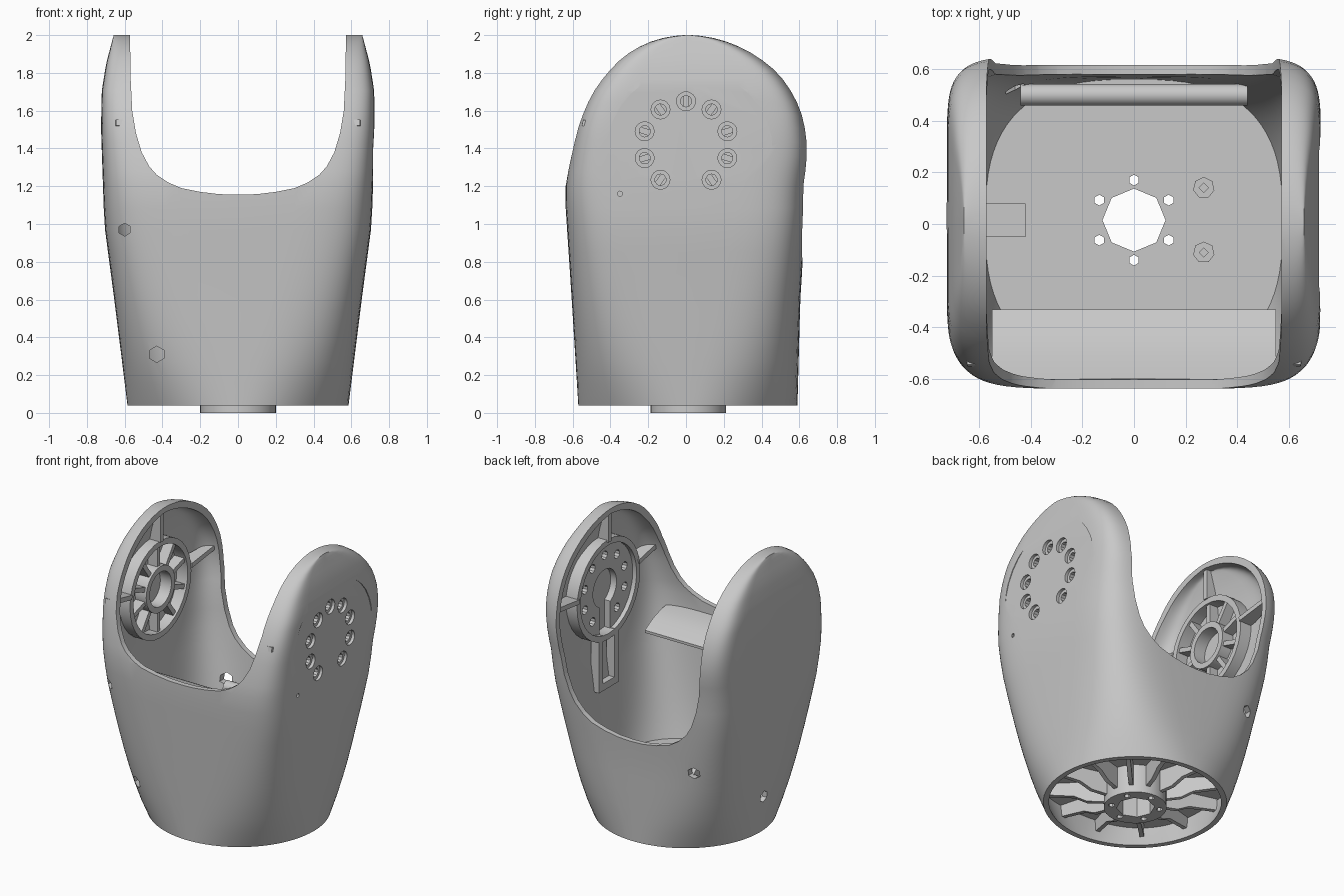
import bpy, bmesh
from math import sin, cos, pi, copysign, radians

if "Cube" in bpy.data.objects:
    bpy.data.objects.remove(bpy.data.objects["Cube"])

grey = bpy.data.materials.new("light_grey")
grey.use_nodes = True
grey.diffuse_color = (0.58, 0.58, 0.58, 1)
grey.node_tree.nodes["Principled BSDF"].inputs["Base Color"].default_value = (0.58, 0.58, 0.58, 1)
parts = []


def loft(name, rings):
    """Closed solid through a stack of matching rings."""
    bm = bmesh.new()
    rows = [[bm.verts.new(p) for p in ring] for ring in rings]
    n = len(rows[0])
    for low, high in zip(rows, rows[1:]):
        for i in range(n):
            j = (i + 1) % n
            bm.faces.new((low[i], low[j], high[j], high[i]))
    bm.faces.new(rows[0][::-1])
    bm.faces.new(rows[-1])
    bmesh.ops.recalc_face_normals(bm, faces=bm.faces)
    mesh = bpy.data.meshes.new(name)
    bm.to_mesh(mesh)
    bm.free()
    mesh.materials.append(grey)
    obj = bpy.data.objects.new(name, mesh)
    bpy.context.scene.collection.objects.link(obj)
    parts.append(obj)
    return obj


def prism(name, pts, axis, lo, hi):
    """Extrude a 2D outline along an axis."""
    place = {"x": lambda u, v, d: (d, u, v),
             "y": lambda u, v, d: (u, d, v),
             "z": lambda u, v, d: (u, v, d)}[axis]
    return loft(name, [[place(u, v, d) for u, v in pts] for d in (lo, hi)])


def circle(u, v, r, n=32):
    return [(u + r * sin(2 * pi * i / n), v + r * cos(2 * pi * i / n)) for i in range(n)]


def rect(u0, u1, v0, v1):
    return [(u0, v0), (u1, v0), (u1, v1), (u0, v1)]


def cut(targets, cutter):
    """Subtract the cutter from each target, then discard it."""
    for obj in targets:
        mod = obj.modifiers.new("cut", "BOOLEAN")
        mod.operation = "DIFFERENCE"
        mod.solver = "EXACT"
        mod.object = cutter
        graph = bpy.context.evaluated_depsgraph_get()
        mesh = bpy.data.meshes.new_from_object(obj.evaluated_get(graph))
        obj.modifiers.clear()
        obj.data = mesh
    parts.remove(cutter)
    bpy.data.objects.remove(cutter)


def tube(name, u, v, r_out, r_in, axis, lo, hi):
    obj = prism(name, circle(u, v, r_out), axis, lo, hi)
    cut([obj], prism("cutter", circle(u, v, r_in), axis, lo - 0.1, hi + 0.1))


def lerp(keys, z):
    for (z0, a), (z1, b) in zip(keys, keys[1:]):
        if z <= z1:
            return a + (b - a) * (z - z0) / (z1 - z0)
    return keys[-1][1]


# Body sections: round at the base, squarer above, domed in the side view
HALF_X = [(0.04, .585), (.6, .655), (1, .708), (1.5, .725), (1.7, .722), (1.85, .698), (2, .658)]
HALF_Y = [(0.04, .58), (.6, .605), (1.1, .638), (2, .638)]
MID_Y = [(0.04, .01), (.6, 0), (1.2, 0), (1.4, .025), (1.6, .035), (1.8, .035), (2, .01)]
SQUARE = [(0.04, 2), (1.14, 6), (1.6, 9), (2, 9)]


def section(z, off=0.0, z_out=None):
    a = lerp(HALF_X, z) - off
    t = max(0, (z - 1.2) / 0.8)
    b = max(lerp(HALF_Y, z) * (1 - t ** 2.5) ** 0.5 - off, 0.012)
    n = lerp(SQUARE, z)
    ring = []
    for i in range(80):
        c, s = cos(2 * pi * i / 80), sin(2 * pi * i / 80)
        ring.append((a * copysign(abs(c) ** (2 / n), c),
                     lerp(MID_Y, z) + b * copysign(abs(s) ** (2 / n), s),
                     z if z_out is None else z_out))
    return ring


levels = [0.04 + 1.16 * i / 10 for i in range(10)]
levels += [1.2 + 0.8 * sin(pi / 2 * i / 16) for i in range(16)] + [1.9995]
shell = loft("fork_shell", [section(z) for z in levels])
WALL = 0.036
inner = [section(0.04, WALL, -0.1)]
inner += [section(z, WALL, z - WALL * max(0, (z - 1.2) / 0.8)) for z in levels]
cut([shell], loft("cutter", inner))

# U-shaped openings, the back one deeper
u_side = [(.1, 1.158), (.2, 1.17), (.3, 1.19), (.37, 1.22), (.43, 1.26), (.47, 1.305),
          (.51, 1.38), (.54, 1.48), (.56, 1.6), (.57, 1.8), (.572, 2.3)]
front_u = [(-x, z) for x, z in u_side[::-1]] + [(0, 1.155)] + u_side
back_u = [(x, 2 - (2 - z) * 1.48) for x, z in front_u]
cut([shell], prism("cutter", front_u, "y", -1, 0.05))
cut([shell], prism("cutter", back_u, "y", 0, 1))

# Flat round pad on the left arm and small side holes
cut([shell], prism("cutter", circle(0.02, 1.38, 0.44), "x", 0.716, 0.9))
cut([shell], prism("cutter", circle(-0.35, 1.16, 0.014, 8), "x", 0.6, 0.9))
for x, z, r, lo, hi in [(-.43, .31, .043, -.8, -.2), (-.6, .97, .034, -.8, -.3), (-.46, .63, .04, .3, .8)]:
    cut([shell], prism("cutter", circle(x, z, r, 6), "y", lo, hi))
cut([shell], prism("cutter", circle(0.02, 0.3, 0.04, 6), "x", -0.8, -0.4))

# Left arm: bearing disc with a keyhole and a ring of bolt holes
AXIS_Z = 1.42
disc = prism("bearing_disc", circle(0, AXIS_Z, 0.33, 40), "x", 0.63, 0.695)
tube("bearing_rim", 0, AXIS_Z, 0.35, 0.31, "x", 0.6, 0.695)
cut([disc], prism("cutter", circle(0, AXIS_Z, 0.13), "x", 0.5, 0.675))
cut([disc], prism("cutter", rect(-0.06, 0.06, 1, AXIS_Z), "x", 0.5, 0.675))
for i in range(10):
    if i != 5:
        y, z = 0.23 * sin(i * pi / 5), AXIS_Z + 0.23 * cos(i * pi / 5)
        cut([shell], prism("cutter", circle(y, z, 0.05, 16), "x", 0.6, 0.9))
        cut([disc], prism("cutter", circle(y, z, 0.03, 10), "x", 0.5, 0.9))
for side in (-1, 1):
    prism("cable_rail", rect(side * 0.085 - 0.022, side * 0.085 + 0.022, 0.77, 1.12), "x", 0.6, 0.66)
prism("cable_rail_end", rect(-0.107, 0.107, 0.73, 0.78), "x", 0.6, 0.655)

# Right arm: spoked wheel
tube("wheel_rim", 0, AXIS_Z, 0.34, 0.3, "x", -0.695, -0.6)
tube("wheel_hub", 0, AXIS_Z, 0.16, 0.12, "x", -0.695, -0.6)


def radial(name, x_in, x_out0, x_out1, r0, r1, angle):
    """Tapered rib running outward from an arm axis."""
    s, c = sin(angle), cos(angle)
    rings = []
    for r, x_out in ((r0, x_out0), (r1, x_out1)):
        rings.append([(x, r * s + w * c, AXIS_Z + r * c - w * s)
                      for x, w in rect(x_in, x_out, -0.016, 0.016)])
    loft(name, rings)


for i in range(10):
    radial("wheel_spoke", -0.615, -0.695, -0.695, 0.15, 0.31, i * pi / 5)
for side in (-1, 1):
    for deg, reach in ((0, .545), (83, .6), (-78, .56)):
        radial("arm_rib", side * 0.59, side * 0.695, side * 0.645, 0.335, reach, radians(deg))

# Floor, hub and underside ribs
floor = loft("floor", [section(z, 0.02) for z in (0.2, 0.25)])
hub = prism("base_hub", circle(0, 0.012, 0.2, 40), "z", 0, 0.22)
cut([floor, hub], prism("cutter", circle(0, 0.015, 0.122, 8), "z", -0.1, 0.6))
for i in range(6):
    x, y = 0.155 * sin(i * pi / 3), 0.015 + 0.155 * cos(i * pi / 3)
    cut([floor, hub], prism("cutter", circle(x, y, 0.021, 6), "z", -0.1, 0.6))
for i in range(12):
    c, s = cos((i + .5) * pi / 6), sin((i + .5) * pi / 6)
    profile = [(.18, .21), (.18, .05), (.3, .06), (.38, .1), (.575, .12), (.575, .21)]
    loft("underside_rib", [[(r * c - w * s, r * s + w * c, z) for r, z in profile]
                           for w in (-0.014, 0.014)])

# Interior fittings
for y in (0.14, -0.11):
    head = prism("floor_screw", circle(0.27, y, 0.042, 7), "z", 0.24, 0.28)
    cut([head], prism("cutter", circle(0.27, y, 0.018, 4), "z", 0.26, 0.5))
prism("wall_bracket", rect(-0.62, -0.42, -0.05, 0.08), "z", 0.5, 0.64)
prism("back_bar", circle(0.5, 0.59, 0.042, 16), "x", -0.44, 0.44)
arc = [(-.33, 1.02), (-.42, 1.07), (-.51, 1.1), (-.6, 1.112)]
prism("front_shelf", arc + [(y, z - 0.018) for y, z in arc[::-1]], "x", -0.55, 0.55)

# Smooth shading with sharp edges kept
bpy.ops.object.select_all(action="DESELECT")
for obj in parts:
    obj.select_set(True)
bpy.context.view_layer.objects.active = shell
bpy.ops.object.shade_smooth_by_angle(angle=radians(30))
